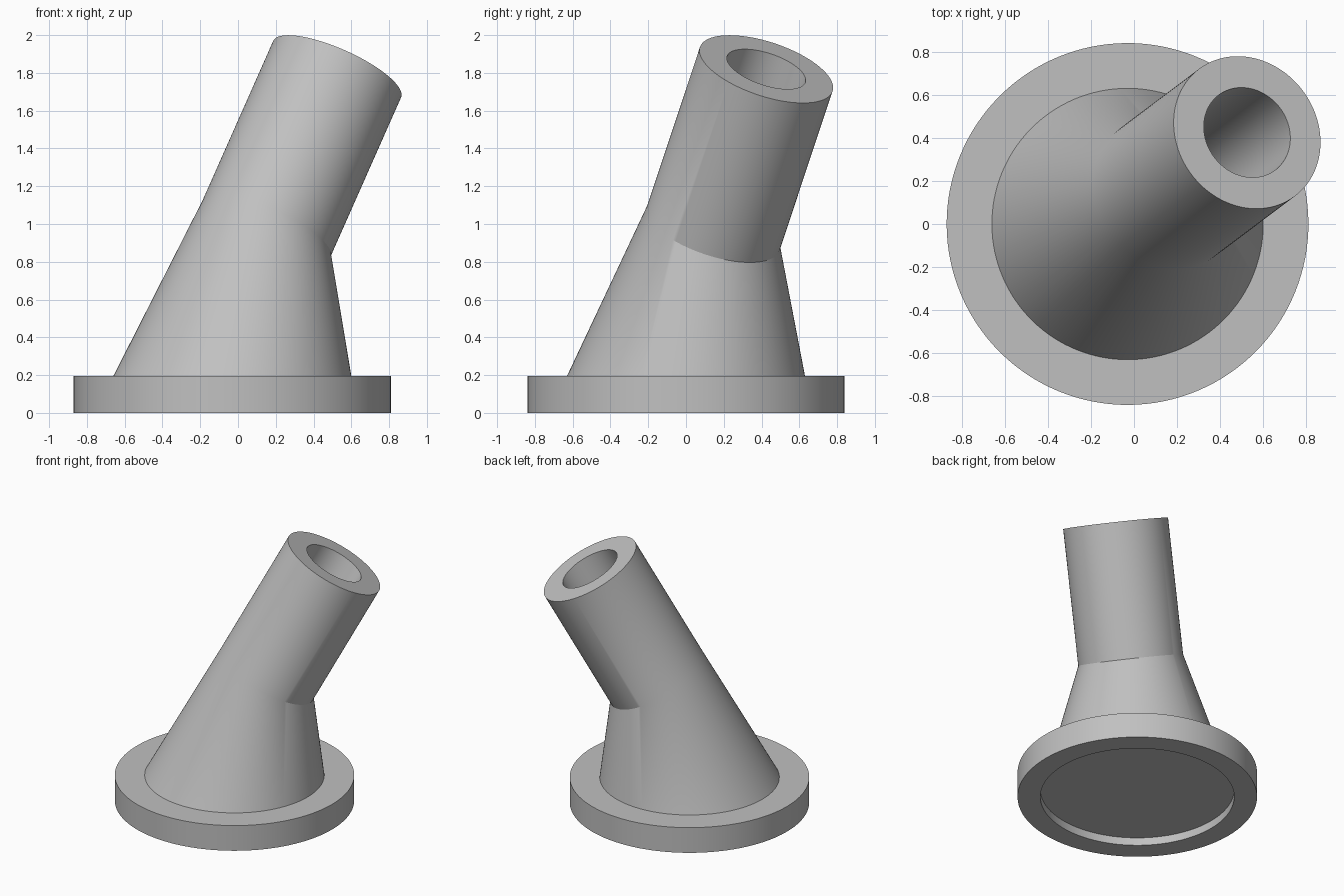
import bpy, bmesh, math
from mathutils import Vector

if "Cube" in bpy.data.objects:
    bpy.data.objects.remove(bpy.data.objects["Cube"], do_unlink=True)

SIDES = 128
UP = Vector((0, 0, 1))
FOOT = Vector((-0.03, 0, 0))
LEAN = Vector((0.443, 0.333, 1)).normalized()   # axis of the leaning tube
TIP = Vector((0.525, 0.425, 1.82))              # centre of the tube mouth
JOINT = TIP - LEAN * 0.965                      # centre of the tube's lower end

grey = bpy.data.materials.new("plain_grey")
grey.use_nodes = True
grey.diffuse_color = (0.53, 0.53, 0.53, 1)
grey.node_tree.nodes["Principled BSDF"].inputs["Base Color"].default_value = (0.53, 0.53, 0.53, 1)


def ring(bm, centre, axis, radius):
    """Circle of vertices around an axis, starting on the leaning side."""
    side = Vector((-LEAN.y, LEAN.x, 0)).normalized()
    out = side.cross(axis)
    verts = []
    for i in range(SIDES):
        a = math.tau * i / SIDES
        verts.append(bm.verts.new(centre + radius * (out * math.cos(a) + side * math.sin(a))))
    return verts


def bridge(bm, a, b):
    for i in range(SIDES):
        j = (i + 1) % SIDES
        bm.faces.new((a[i], a[j], b[j], b[i]))


def finish(bm, name):
    bmesh.ops.recalc_face_normals(bm, faces=bm.faces)
    mesh = bpy.data.meshes.new(name)
    bm.to_mesh(mesh)
    bm.free()
    mesh.materials.append(grey)
    obj = bpy.data.objects.new(name, mesh)
    bpy.context.collection.objects.link(obj)
    bpy.ops.object.select_all(action='DESELECT')
    obj.select_set(True)
    bpy.context.view_layer.objects.active = obj
    bpy.ops.object.shade_smooth_by_angle(angle=math.radians(25))


# Round base plate with a shallow recess underneath
bm = bmesh.new()
profile = [(0.68, 0.06), (0.68, 0), (0.84, 0), (0.84, 0.195)]
rings = [ring(bm, FOOT + UP * z, UP, r) for r, z in profile]
for lower, upper in zip(rings, rings[1:]):
    bridge(bm, lower, upper)
bm.faces.new(rings[0])
bm.faces.new(rings[-1])
finish(bm, "base_plate")

# Flared neck: hull between the foot circle and the tilted joint circle
bm = bmesh.new()
foot = ring(bm, FOOT + UP * 0.195, UP, 0.63)
joint = ring(bm, JOINT, LEAN, 0.37)
bmesh.ops.convex_hull(bm, input=foot + joint)
caps = [f for f in bm.faces
        if all(v in foot for v in f.verts) or all(v in joint for v in f.verts)]
bmesh.ops.delete(bm, geom=caps, context='FACES')
bm.faces.new(foot)

# Leaning tube continuing from the neck, with a bore down to the joint
mouth = ring(bm, TIP, LEAN, 0.37)
bore_top = ring(bm, TIP, LEAN, 0.218)
bore_floor = ring(bm, JOINT, LEAN, 0.218)
for a, b in ((joint, mouth), (mouth, bore_top), (bore_top, bore_floor)):
    bridge(bm, a, b)
bm.faces.new(bore_floor)
finish(bm, "leaning_tube")
